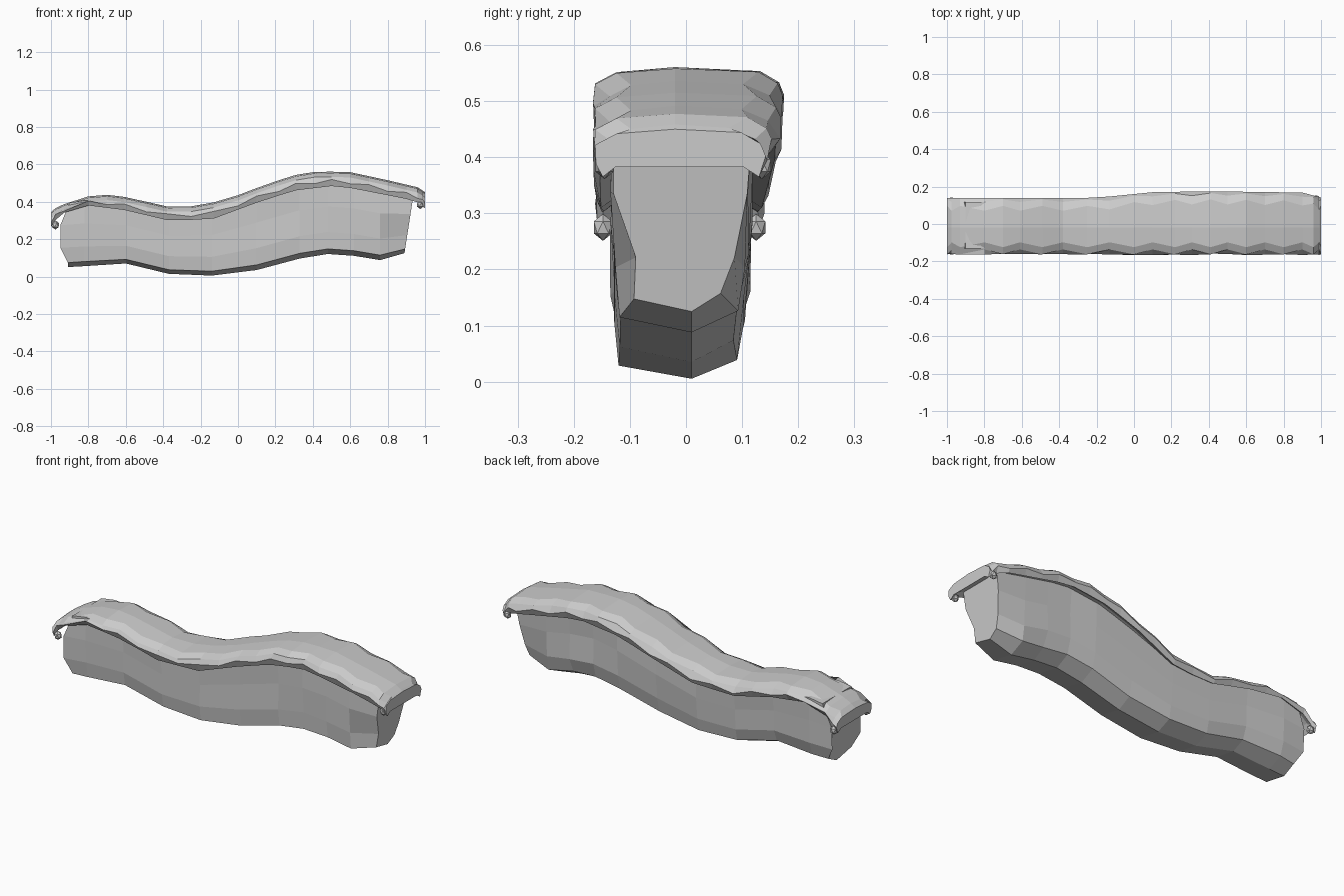
import bpy, bmesh, random

if "Cube" in bpy.data.objects:
    bpy.data.objects.remove(bpy.data.objects["Cube"])

random.seed(4)


def sample(table, x):
    """Linear interpolation in a list of (x, value) pairs."""
    if x <= table[0][0]:
        return table[0][1]
    for (x0, v0), (x1, v1) in zip(table, table[1:]):
        if x <= x1:
            return v0 + (v1 - v0) * (x - x0) / (x1 - x0)
    return table[-1][1]


def loft(name, rings):
    """Skin closed cross-sections into one flat-shaded solid."""
    bm = bmesh.new()
    rows = [[bm.verts.new(p) for p in ring] for ring in rings]
    n = len(rows[0])
    for a, b in zip(rows, rows[1:]):
        for i in range(n):
            j = (i + 1) % n
            bm.faces.new((a[i], a[j], b[j], b[i]))
    bm.faces.new(rows[0])
    bm.faces.new(rows[-1])
    bmesh.ops.recalc_face_normals(bm, faces=bm.faces)
    mesh = bpy.data.meshes.new(name)
    bm.to_mesh(mesh)
    bm.free()
    obj = bpy.data.objects.new(name, mesh)
    bpy.context.collection.objects.link(obj)
    return obj


# Long side outlines: top of the turf, its hanging edge, bottom of the rock
TOP = [(-1, .345), (-.97, .37), (-.9, .4), (-.75, .443), (-.6, .425),
       (-.38, .375), (-.2, .376), (0, .435), (.17, .5), (.35, .556),
       (.45, .562), (.6, .558), (.8, .515), (.97, .475), (1, .45)]
EDGE = [(-1, .265), (-.97, .31), (-.9, .365), (-.8, .38), (-.6, .355),
        (-.36, .297), (-.13, .31), (.1, .395), (.3, .46), (.5, .484),
        (.6, .474), (.8, .435), (.95, .405), (1, .365)]
BOTTOM = [(-.91, .05), (-.6, .07), (-.38, .015), (-.15, .004), (.1, .035),
          (.3, .09), (.45, .122), (.6, .115), (.75, .085), (.89, .125)]
BACK = [(-1, .14), (-.2, .14), (.1, .17), (.4, .175), (.9, .168), (1, .142)]

# Rock body: side walls with uneven bulges and a blunt keel
stations = [-.9, -.82, -.6, -.37, -.14, .1, .33, .48, .62, .76, .89]
rings = []
for x in stations:
    z0, z1 = sample(BOTTOM, x), sample(EDGE, x) + .03
    first, last = x == stations[0], x == stations[-1]

    def point(y, t):
        px = x
        if first:
            px += (-.01, -.05, 0)[0 if t < .2 else 1 if t < .8 else 2]
        if last:
            px += .05 * t
        jitter = 0 if t in (0, 1) else random.uniform(-.008, .008)
        return (px, y + jitter, z0 + (z1 - z0) * t)

    s = .75 if last else 1
    rings.append([point(.01, 0), point(.085 * s, .1), point(.11 * s, .3),
                  point(.112, .65), point(.118, 1), point(-.13, 1),
                  point(-.13, .65), point(-.128 * s, .3),
                  point(-.115 * s, .07)])
loft("rock_body", rings)

# Turf cap: rounded top, faceted overhanging sides and a thick lip
xs = [-1, -.975, -.93, -.8, -.7, -.61, -.49, -.38, -.25, -.13, 0, .1, .22,
      .31, .41, .5, .6, .7, .8, .9, .96, .99, 1]
rings = []
for k, x in enumerate(xs):
    t, e, b = sample(TOP, x), sample(EDGE, x), sample(BACK, x)
    zig = .014 if k % 2 else -.012
    h = t - e
    f = .162 + random.uniform(-.004, .004)
    lip = e + .018
    rings.append([(x, -f + .012, e),
                  (x, -f, e + .35 * h + zig * .6),
                  (x, -.15 + zig, t - .028),
                  (x, -.112 + zig, t - .008),
                  (x, -.02, t),
                  (x, b - .055 - zig, t - .006),
                  (x, b - .015 - zig * .5, t - .026),
                  (x, b, e + .35 * h - zig * .6),
                  (x, b - .012, e),
                  (x, b - .04, lip),
                  (x, -.125, lip)])
loft("grass_cap", rings)

# Small drooping tufts at the corners of both ends
for x, y, z in [(-.975, -.148, .275), (-.975, .125, .275),
                (.975, -.145, .385), (.975, .135, .385)]:
    bpy.ops.mesh.primitive_ico_sphere_add(subdivisions=1, radius=.024,
                                          location=(x, y, z))
    tuft = bpy.context.object
    tuft.name = "corner_tuft"
    tuft.scale = (.9, .8, 1)
